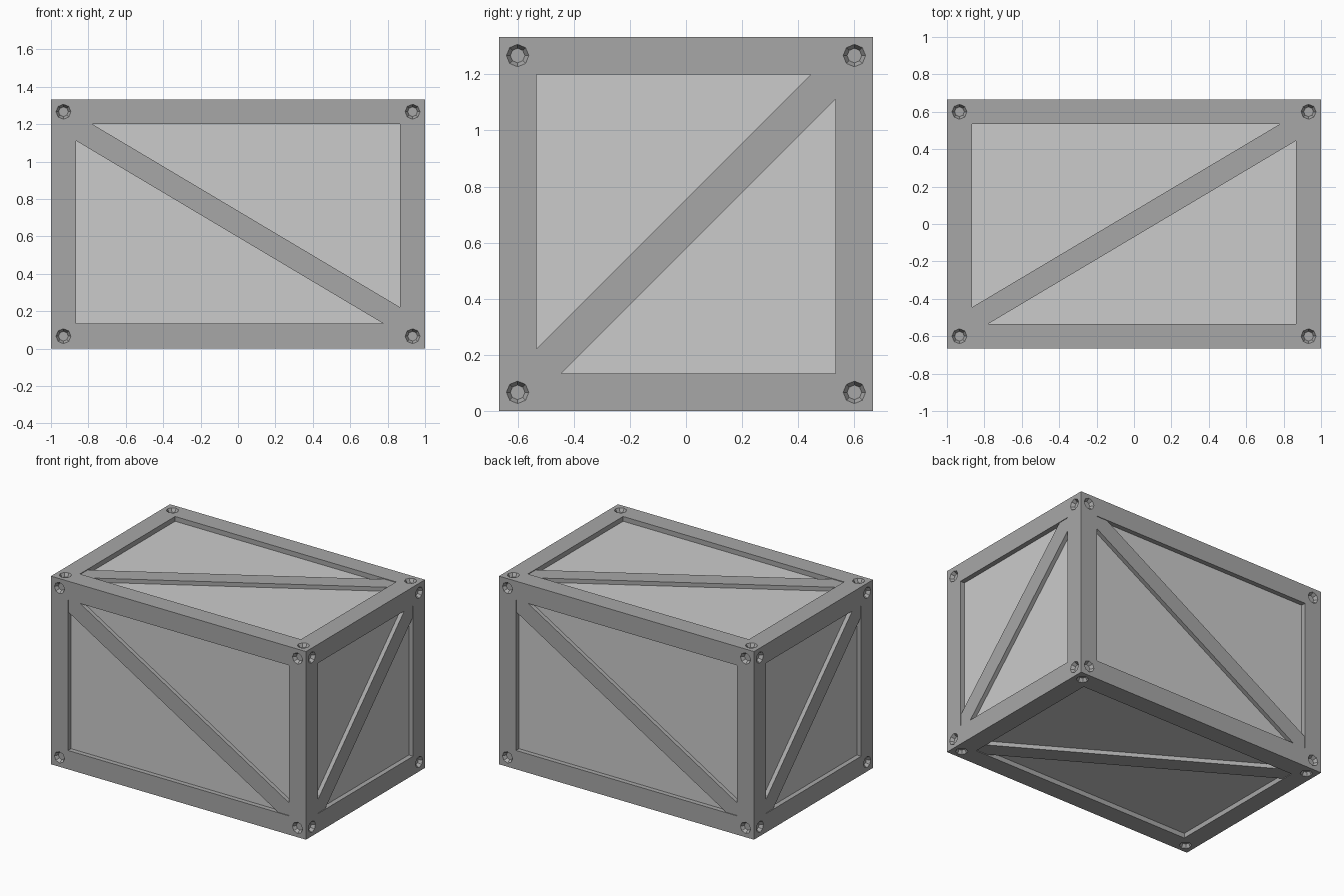
import bpy, bmesh
from mathutils import Matrix, Vector

if "Cube" in bpy.data.objects:
    bpy.data.objects.remove(bpy.data.objects["Cube"])

HALF = Vector((1.0, 0.6667, 0.6667))
CENTRE = Vector((0, 0, HALF.z))
BORDER = 0.1333      # width of the frame members
RECESS = 0.034       # panel depth below the frame
BRACE_DROP = 0.005   # brace depth below the frame
CUT = 0.088          # brace corner length along the frame

# name, across, up, direction of the diagonal
SIDES = [
    ("front", (1, 0, 0), (0, 0, 1), -1),
    ("back", (-1, 0, 0), (0, 0, 1), -1),
    ("right", (0, 1, 0), (0, 0, 1), 1),
    ("left", (0, -1, 0), (0, 0, 1), 1),
    ("top", (1, 0, 0), (0, 1, 0), 1),
    ("bottom", (1, 0, 0), (0, -1, 0), 1),
]

frame_grey = bpy.data.materials.new("frame_grey")
frame_grey.diffuse_color = (0.39, 0.39, 0.39, 1)
frame_grey.use_nodes = True
frame_grey.node_tree.nodes["Principled BSDF"].inputs["Base Color"].default_value = frame_grey.diffuse_color


def make_object(name, bm, material=None):
    bmesh.ops.recalc_face_normals(bm, faces=bm.faces)
    mesh = bpy.data.meshes.new(name)
    bm.to_mesh(mesh)
    bm.free()
    obj = bpy.data.objects.new(name, mesh)
    bpy.context.collection.objects.link(obj)
    if material:
        mesh.materials.append(material)
    return obj


def box(half):
    bm = bmesh.new()
    bmesh.ops.create_cube(bm, size=1, matrix=Matrix.Translation(CENTRE)
                          @ Matrix.Diagonal((*(half * 2), 1)))
    return bm


def extent(axis):
    return sum(abs(a) * h for a, h in zip(axis, HALF))


def side_matrix(u, v):
    """Local x across, y up, z outward, with the origin on the outer face."""
    u, v = Vector(u), Vector(v)
    n = u.cross(v)
    m = Matrix((u, v, n)).transposed().to_4x4()
    m.translation = CENTRE + n * extent(n)
    return m


# Recessed panels
make_object("panels", box(HALF - Vector((RECESS,) * 3)))

# Outer frame, its openings sunk a little behind the panels
bm = box(HALF)
faces = bm.faces[:]
bmesh.ops.inset_individual(bm, faces=faces, thickness=BORDER, use_even_offset=True)
for f in bmesh.ops.extrude_discrete_faces(bm, faces=faces)["faces"]:
    f.normal_update()
    bmesh.ops.translate(bm, verts=f.verts, vec=-f.normal * (RECESS + 0.02))
frame = make_object("frame", bm, frame_grey)

# Tapered eight-sided corner holes
bm = bmesh.new()
for name, u, v, s in SIDES:
    m = side_matrix(u, v)
    for i in (-1, 1):
        for j in (-1, 1):
            pos = Vector((i * (extent(u) - BORDER / 2), j * (extent(v) - BORDER / 2), -0.00625))
            bmesh.ops.create_cone(bm, cap_ends=True, segments=8, radius1=0.026,
                                  radius2=0.047, depth=0.0375,
                                  matrix=m @ Matrix.Translation(pos))
cutter = make_object("corner_hole_cutter", bm, frame_grey)
cutter.hide_render = True
mod = frame.modifiers.new("corner_holes", "BOOLEAN")
mod.operation = "DIFFERENCE"
mod.solver = "EXACT"
mod.object = cutter
bpy.context.view_layer.objects.active = frame
bpy.ops.object.modifier_apply(modifier=mod.name)
bpy.data.objects.remove(cutter)

# Diagonal brace on each side, trimmed to the opening
for name, u, v, s in SIDES:
    w, h = extent(u) - BORDER, extent(v) - BORDER
    outline = [(w, h), (w - CUT, h), (-w, CUT - h), (-w, -h), (CUT - w, -h), (w, h - CUT)]
    bm = bmesh.new()
    face = bm.faces.new([bm.verts.new((x, s * y, -BRACE_DROP)) for x, y in outline])
    ext = bmesh.ops.extrude_face_region(bm, geom=[face], use_keep_orig=True)["geom"]
    bmesh.ops.translate(bm, vec=(0, 0, BRACE_DROP - RECESS - 0.01),
                        verts=[g for g in ext if isinstance(g, bmesh.types.BMVert)])
    bm.transform(side_matrix(u, v))
    make_object(name + "_brace", bm, frame_grey)
